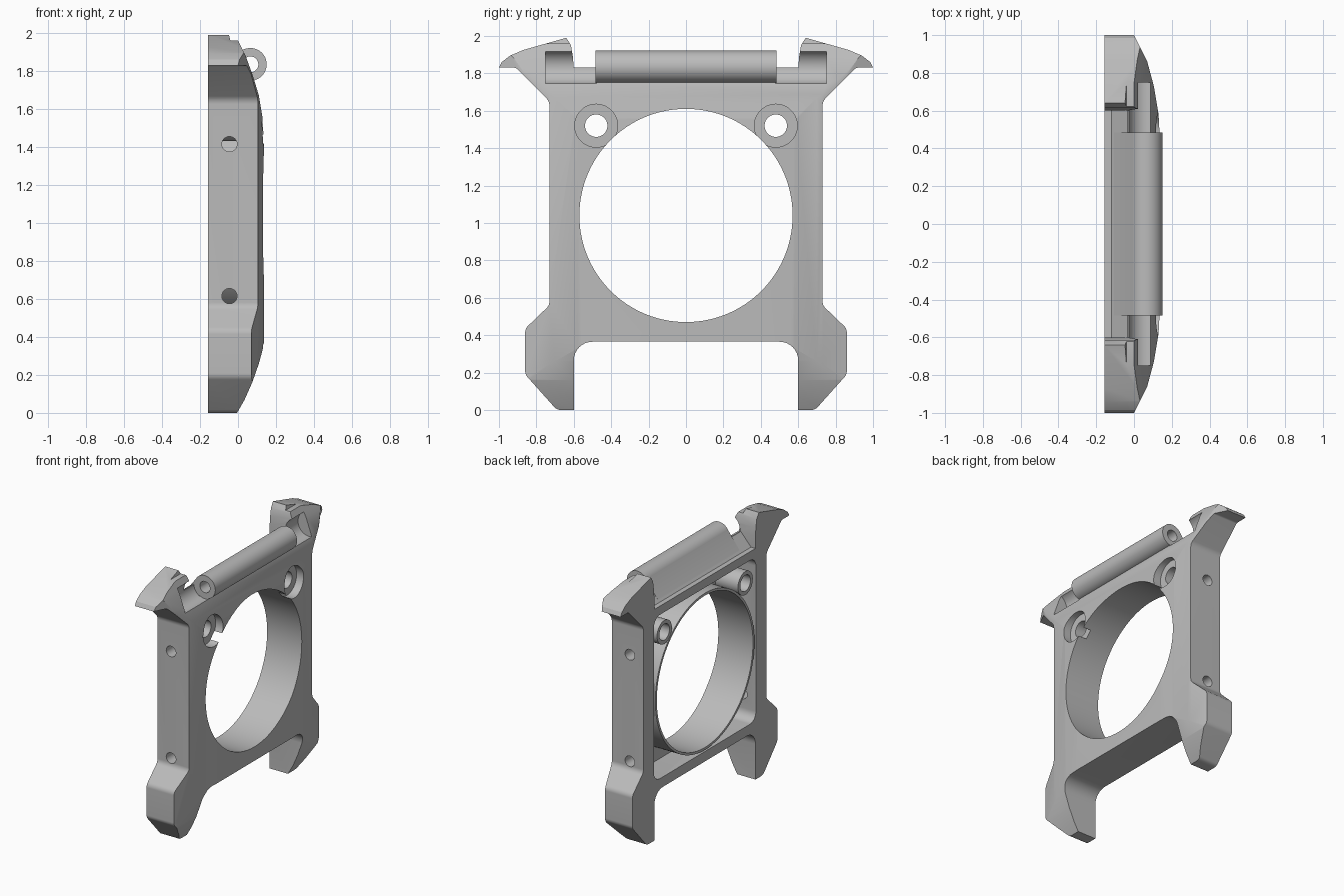
import bpy, bmesh, math
from mathutils import Vector, Matrix

if "Cube" in bpy.data.objects:
    bpy.data.objects.remove(bpy.data.objects["Cube"])

grey = bpy.data.materials.new("plain_grey")
grey.use_nodes = True
grey.diffuse_color = (0.5, 0.5, 0.5, 1)
grey.node_tree.nodes["Principled BSDF"].inputs["Base Color"].default_value = (0.5, 0.5, 0.5, 1)


def rounded(points, steps=8):
    """Fillet the corners of a polygon given as (u, v, radius)."""
    out = []
    for i, (u, v, r) in enumerate(points):
        p = Vector((u, v))
        if r == 0:
            out.append(p)
            continue
        a = (Vector(points[i - 1][:2]) - p).normalized()
        b = (Vector(points[(i + 1) % len(points)][:2]) - p).normalized()
        half = a.angle(b) / 2
        centre = p + (a + b).normalized() * (r / math.sin(half))
        start = p + a * (r / math.tan(half)) - centre
        end = p + b * (r / math.tan(half)) - centre
        turn = math.atan2(start.x * end.y - start.y * end.x, start.dot(end))
        for k in range(steps + 1):
            out.append(centre + Matrix.Rotation(turn * k / steps, 2) @ start)
    return out


def prism(name, points, axis, low, high):
    """Extrude a 2D outline along an axis (x: yz, y: xz, z: xy)."""
    place = {"x": lambda u, v, t: (t, u, v),
             "y": lambda u, v, t: (u, t, v),
             "z": lambda u, v, t: (u, v, t)}[axis]
    bm = bmesh.new()
    face = bm.faces.new([bm.verts.new(place(p[0], p[1], low)) for p in points])
    ext = bmesh.ops.extrude_face_region(bm, geom=[face])
    moved = [g for g in ext["geom"] if isinstance(g, bmesh.types.BMVert)]
    bmesh.ops.translate(bm, verts=moved, vec=place(0, 0, high - low))
    bmesh.ops.recalc_face_normals(bm, faces=bm.faces)
    mesh = bpy.data.meshes.new(name)
    bm.to_mesh(mesh)
    bm.free()
    mesh.materials.append(grey)
    obj = bpy.data.objects.new(name, mesh)
    bpy.context.collection.objects.link(obj)
    return obj


def rod(name, axis, u, v, r, low, high, sides=48):
    ring = [(u + r * math.cos(math.tau * k / sides), v + r * math.sin(math.tau * k / sides))
            for k in range(sides)]
    return prism(name, ring, axis, low, high)


def combine(obj, tool, operation="DIFFERENCE"):
    mod = obj.modifiers.new("cut", "BOOLEAN")
    mod.operation, mod.solver, mod.object = operation, "EXACT", tool
    bpy.context.view_layer.objects.active = obj
    bpy.ops.object.modifier_apply(modifier=mod.name)
    bpy.data.objects.remove(tool)


BACK = -0.157
HINGE = (0.065, 1.835)

# Frame outline with legs and horns, mirrored across y
half = [(0.6, 0.365, 0.1), (0.6, 0, 0), (0.69, 0, 0.05), (0.86, 0.19, 0.05),
        (0.86, 0.435, 0.05), (0.73, 0.56, 0.05), (0.73, 1.65, 0.06), (0.91, 1.83, 0.02),
        (1.0, 1.83, 0), (0.985, 1.86, 0), (0.94, 1.895, 0), (0.87, 1.925, 0),
        (0.64, 1.99, 0), (0.615, 1.95, 0), (0.605, 1.89, 0), (0.6, 1.83, 0)]
outline = half + [(-y, z, r) for y, z, r in reversed(half)]
frame = prism("frame", rounded(outline), "x", BACK, 0.2)

# Curved outer face, trimmed by side and plan profiles
side = [(BACK, -0.1), (-0.005, -0.1), (-0.005, 0), (0.035, 0.07), (0.075, 0.16), (0.11, 0.26),
        (0.137, 0.36), (0.137, 1.42), (0.128, 1.56), (0.11, 1.67), (0.08, 1.77),
        (0.04, 1.88), (0.0, 1.96), (-0.04, 1.96), (-0.05, 2.0), (BACK, 2.0)]
combine(frame, prism("side_trim", side, "y", -1.1, 1.1), "INTERSECT")
edge = [(0.137, 0.45), (0.13, 0.58), (0.105, 0.73), (0.07, 0.86), (0.0, 1.0), (0.0, 1.1), (-0.3, 1.1)]
plan = edge + [(x, -y) for x, y in reversed(edge)]
combine(frame, prism("plan_trim", plan, "z", -0.2, 2.2), "INTERSECT")

# Rear pocket, leaving the ring and the two screw bosses
pocket = prism("pocket", rounded([(y, z, 0.07) for y, z in
               ((-0.605, 0.44), (0.605, 0.44), (0.605, 1.67), (-0.605, 1.67))]), "x", -0.3, 0.03)
combine(pocket, rod("ring_core", "x", 0, 1.04, 0.588, -0.4, 0.1, 128))
for s in (-1, 1):
    combine(pocket, rod("boss_core", "x", s * 0.48, 1.52, 0.088, -0.4, 0.1))
combine(frame, pocket)

# Main opening, screw holes and side holes
combine(frame, rod("opening", "x", 0, 1.04, 0.57, -0.4, 0.4, 128))
for s in (-1, 1):
    combine(frame, rod("screw_hole", "x", s * 0.48, 1.52, 0.06, -0.4, 0.4))
    combine(frame, rod("counterbore", "x", s * 0.48, 1.52, 0.115, 0.07, 0.4))
    for z in (0.615, 1.415):
        ends = sorted((s * 0.55, s * 0.95))
        combine(frame, rod("side_hole", "y", -0.045, z, 0.04, *ends, 32))

# Sloped shelf behind the hinge, and the hinge clearance into the horns
shelf = [(-0.3, 1.735), (-0.12, 1.735), (-0.035, 1.83), (-0.035, 2.2), (-0.3, 2.2)]
combine(frame, prism("shelf_cut", shelf, "y", -0.6, 0.6))
combine(frame, rod("hinge_seat", "y", *HINGE, 0.08, -0.48, 0.48))
for s in (-1, 1):
    ends = sorted((s * 0.479, s * 0.75))
    combine(frame, rod("hinge_clearance", "y", *HINGE, 0.092, *ends))

# Hinge barrel with its flat tangent back
barrel = rod("hinge_barrel", "y", *HINGE, 0.086, -0.485, 0.485)
web = [(-0.118, 1.735), (0.004, 1.895), (0.03, 1.86), (0.02, 1.75)]
combine(barrel, prism("barrel_web", web, "y", -0.485, 0.485), "UNION")
combine(barrel, rod("barrel_bore", "y", *HINGE, 0.042, -0.6, 0.6))

for obj in (frame, barrel):
    bpy.ops.object.select_all(action="DESELECT")
    obj.select_set(True)
    bpy.context.view_layer.objects.active = obj
    bpy.ops.object.shade_smooth_by_angle(angle=math.radians(25))
